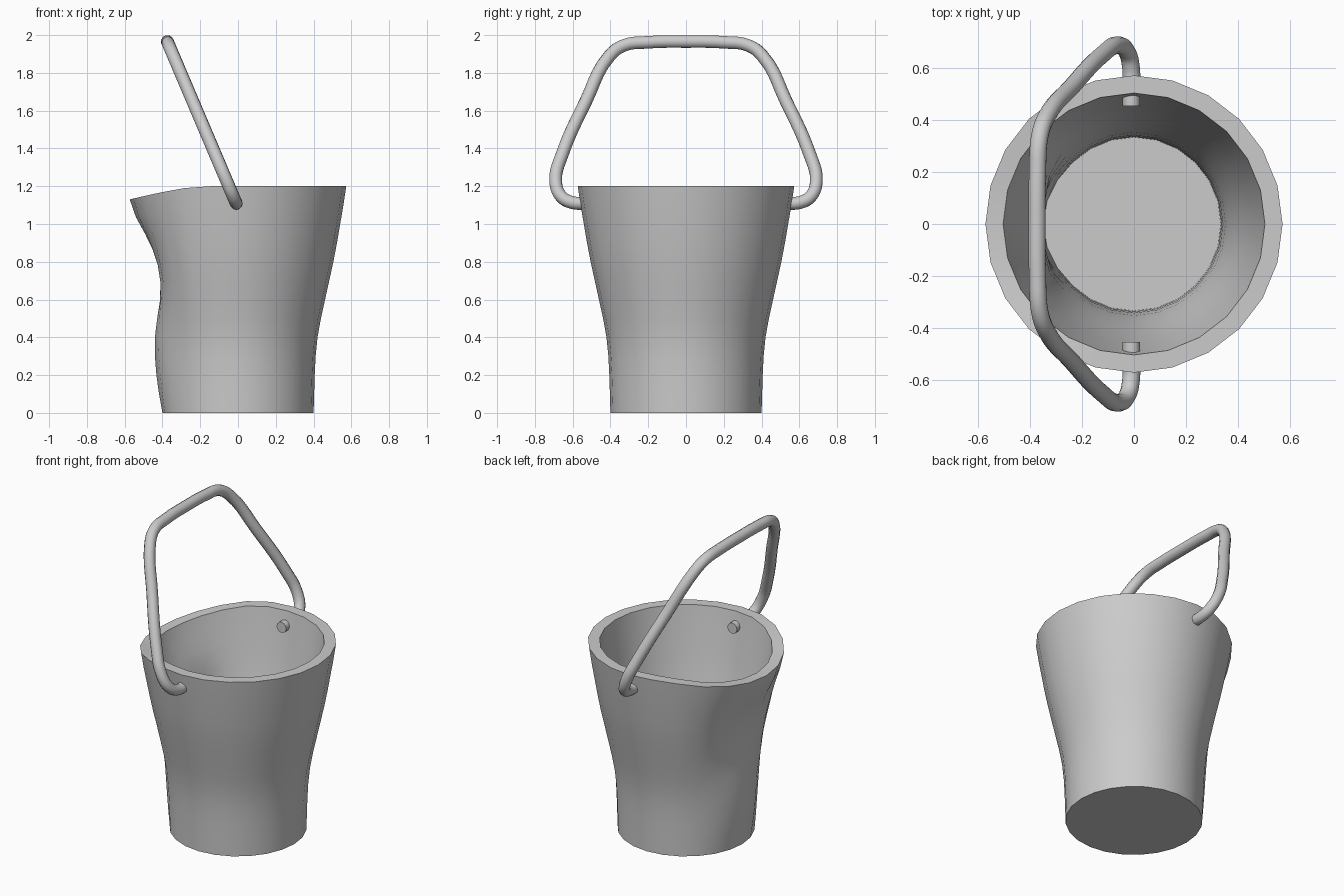
import bpy, bmesh
from math import cos, sin, pi, radians

if "Cube" in bpy.data.objects:
    bpy.data.objects.remove(bpy.data.objects["Cube"])

SIDES, WALL = 24, 0.068
# height, round radius, radius at the dented left side
ROWS = [(0, .40, .40), (.1, .403, .418), (.2, .406, .432), (.3, .411, .44),
        (.4, .421, .44), (.5, .439, .428), (.6, .461, .412), (.7, .483, .41),
        (.8, .505, .422), (.9, .524, .452), (1.0, .541, .492),
        (1.1, .558, .54), (1.2, .573, .573)]


def smooth(t):
    t = max(0, min(1, t))
    return t * t * (3 - 2 * t)


def point(row, i, inset, z):
    """Wall point with the side dent and the sagging lip applied."""
    _, r, dent = row
    a = 2 * pi * i / SIDES
    off = abs(pi - a)
    r += (dent - r) * (1 - smooth(off / radians(50))) - inset
    drop = .07 * max(0, (-cos(a) - .35) / .65) ** 1.3 * smooth((z - .6) / .6)
    return r * cos(a), r * sin(a), z - drop


def finish(obj, angle):
    bpy.ops.object.select_all(action='DESELECT')
    obj.select_set(True)
    bpy.context.view_layer.objects.active = obj
    bpy.ops.object.convert(target='MESH')
    bpy.ops.object.shade_smooth_by_angle(angle=radians(angle))


# Bucket: outer wall up, rim across, inner wall down, closed by two floors
bm = bmesh.new()
layers = [(row, 0, row[0]) for row in ROWS]
layers += [(row, WALL, max(row[0], .07)) for row in reversed(ROWS[1:])]
rings = [[bm.verts.new(point(row, i, inset, z)) for i in range(SIDES)]
         for row, inset, z in layers]
for low, high in zip(rings, rings[1:]):
    for i in range(SIDES):
        j = (i + 1) % SIDES
        bm.faces.new((low[i], low[j], high[j], high[i]))
bm.faces.new(rings[0][::-1])
bm.faces.new(rings[-1])
bmesh.ops.recalc_face_normals(bm, faces=bm.faces)
mesh = bpy.data.meshes.new("bucket")
bm.to_mesh(mesh)
bm.free()
bucket = bpy.data.objects.new("bucket", mesh)
bpy.context.collection.objects.link(bucket)
finish(bucket, 40)

# Bail handle: mirrored half path (y, z), leaning to the left
half = [(.455, 1.11), (.53, 1.11), (.60, 1.113), (.66, 1.145), (.69, 1.23),
        (.655, 1.37), (.53, 1.65), (.405, 1.89), (.33, 1.945), (.2, 1.962)]
path = half + [(0, 1.966)] + [(-y, z) for y, z in reversed(half)]
curve = bpy.data.curves.new("handle", 'CURVE')
curve.dimensions = '3D'
curve.bevel_depth = .034
curve.bevel_resolution = 4
curve.resolution_u = 5
curve.use_fill_caps = True
spline = curve.splines.new('BEZIER')
spline.bezier_points.add(len(path) - 1)
for p, (y, z) in zip(spline.bezier_points, path):
    p.co = (-.01 - (z - 1.11) * .425, y, z)
    p.handle_left_type = p.handle_right_type = 'AUTO'
handle = bpy.data.objects.new("handle", curve)
bpy.context.collection.objects.link(handle)
finish(handle, 50)
